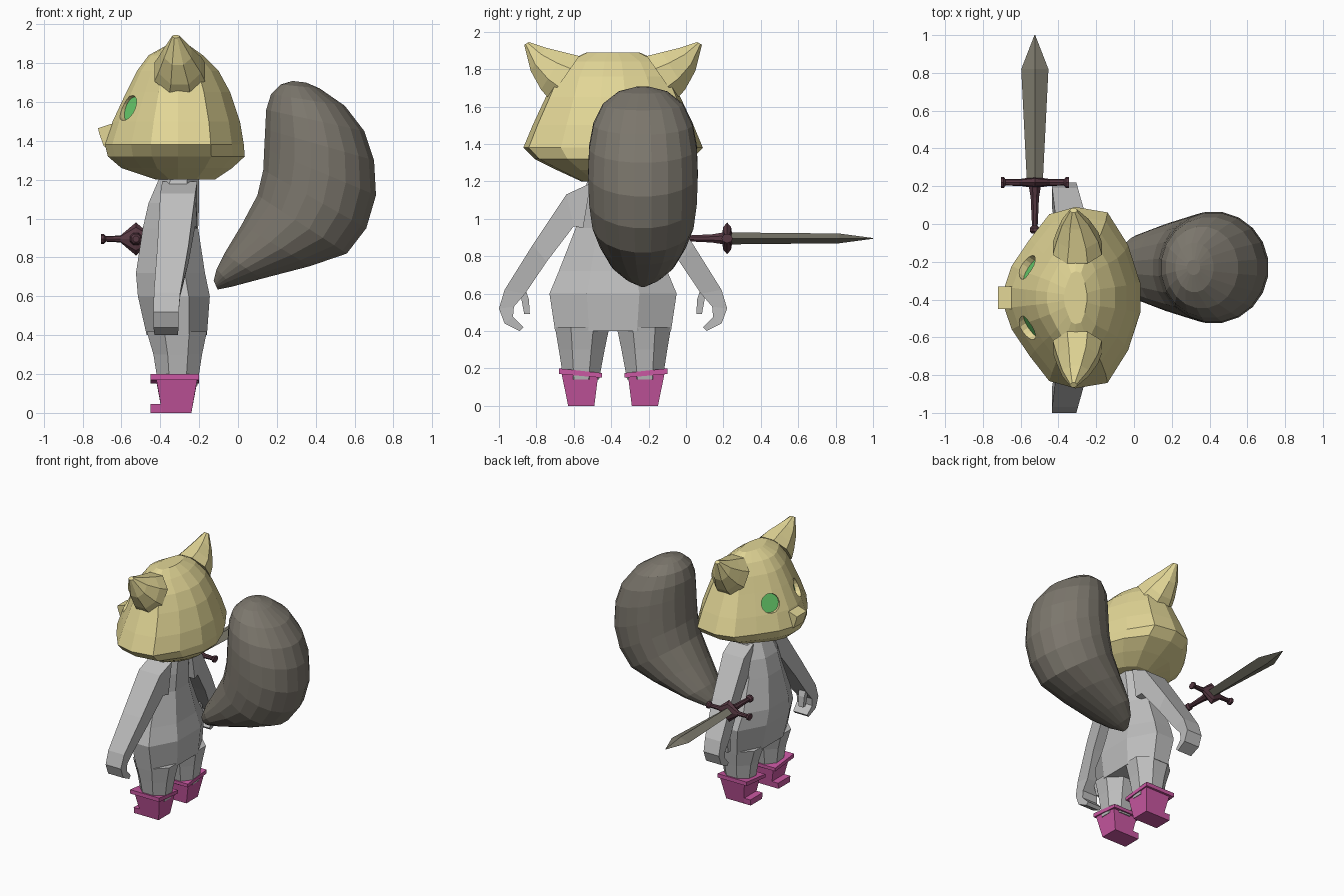
import bpy, bmesh, math
from mathutils import Vector

if "Cube" in bpy.data.objects:
    bpy.data.objects.remove(bpy.data.objects["Cube"])

MID = -0.39  # y of the character's symmetry plane (it faces -x)


def material(name, r, g, b):
    m = bpy.data.materials.new(name)
    col = [((c / 255 + 0.055) / 1.055) ** 2.4 for c in (r, g, b)] + [1]
    m.diffuse_color = col
    m.use_nodes = True
    m.node_tree.nodes["Principled BSDF"].inputs["Base Color"].default_value = col
    return m


TAN = material("tan_fur", 226, 214, 150)
GREY = material("light_grey_fur", 190, 190, 190)
BROWN = material("grey_brown_fur", 124, 119, 109)
STEEL = material("dull_steel", 124, 121, 108)
PINK = material("pink_leather", 202, 88, 162)
MAROON = material("dark_maroon", 86, 56, 66)
GREEN = material("eye_green", 104, 205, 108)


def skin(name, rings, mat):
    """Join rings of points into a closed flat-shaded object."""
    bm = bmesh.new()
    loops = [[bm.verts.new(p) for p in ring] for ring in rings]
    n = len(loops[0])
    for lo, hi in zip(loops, loops[1:]):
        for i in range(n):
            j = (i + 1) % n
            bm.faces.new((lo[i], lo[j], hi[j], hi[i]))
    bm.faces.new(loops[0][::-1])
    bm.faces.new(loops[-1])
    bmesh.ops.recalc_face_normals(bm, faces=bm.faces)
    me = bpy.data.meshes.new(name)
    bm.to_mesh(me)
    bm.free()
    me.materials.append(mat)
    ob = bpy.data.objects.new(name, me)
    bpy.context.collection.objects.link(ob)
    return ob


def ring(a, b, w, n, point_on=False):
    """Ring of n points between ends a and b, with half-width vector w."""
    a, b, w = Vector(a), Vector(b), Vector(w)
    k, ph = (1, 0) if point_on else (1 / math.cos(math.pi / n), math.pi / n)
    angles = [ph + math.tau * i / n for i in range(n)]
    return [(a + b) / 2 + k * ((b - a) / 2 * math.cos(t) + w * math.sin(t)) for t in angles]


def limb(name, rows, n, mat, side=1):
    """Rows: (offset, z) of both ends, centre x, half-width in x."""
    skin(name, [ring((x, MID + side * a[0], a[1]), (x, MID + side * b[0], b[1]), (w, 0, 0), n)
                for a, b, x, w in rows], mat)


# Head: rounded-diamond outline scaled per level (z, front x, back x, half width)
HALF = [(-1, .12), (-.9, .35), (-.64, .65), (-.37, .92), (0, 1), (.5, .94), (.82, .58), (1, .18)]
OUTLINE = HALF + [(u, -v) for u, v in reversed(HALF)]
levels = [(1.20, -.42, -.12, .17), (1.26, -.60, -.03, .30), (1.32, -.67, .035, .42),
          (1.38, -.685, .03, .48), (1.50, -.645, .01, .43), (1.65, -.575, -.04, .36),
          (1.76, -.52, -.10, .31), (1.84, -.46, -.18, .25), (1.89, -.37, -.25, .14)]
HX = -.31
head = skin("head", [[(HX + (u * (HX - f) if u < 0 else u * (b - HX)), MID + v * h, z)
                      for u, v in OUTLINE] for z, f, b, h in levels], TAN)

# Eye sockets cut into the head, with a coloured disc at the bottom of each
for side, label in ((1, "right"), (-1, "left")):
    normal = Vector((-.8, side * .52, .28)).normalized()
    centre = Vector((-.57, MID + side * .165, 1.57))
    rot = normal.to_track_quat('Z', 'Y').to_euler()
    bpy.ops.mesh.primitive_cylinder_add(vertices=16, radius=.07, depth=.2,
                                        location=centre + normal * .06, rotation=rot)
    cutter = bpy.context.object
    cutter.hide_render = True
    cutter.data.materials.append(TAN)
    mod = head.modifiers.new("socket", 'BOOLEAN')
    mod.operation, mod.solver, mod.object = 'DIFFERENCE', 'EXACT', cutter
    bpy.context.view_layer.objects.active = head
    bpy.ops.object.modifier_apply(modifier=mod.name)
    bpy.data.objects.remove(cutter)
    bpy.ops.mesh.primitive_cylinder_add(vertices=16, radius=.07, depth=.008,
                                        location=centre - normal * .037, rotation=rot)
    eye = bpy.context.object
    eye.name = label + "_eye"
    eye.data.materials.append(GREEN)

# Nose: side profile swept across the face
profile = [(-.60, 1.50), (-.66, 1.485), (-.72, 1.465), (-.715, 1.44), (-.69, 1.37), (-.60, 1.36)]
skin("nose", [[(x, MID + o, z) for x, z in profile] for o in (-.06, .06)], TAN)

# Torso
limb("torso", [((-h, z), (h, z), (f + b) / 2, (b - f) / 2) for z, f, b, h in (
    (.40, -.47, -.16, .31), (.60, -.515, -.145, .34), (.72, -.525, -.17, .29),
    (.95, -.49, -.205, .20), (1.08, -.46, -.20, .18), (1.22, -.40, -.20, .13))], 8, GREY)

# Paired parts
for side, label in ((1, "right_"), (-1, "left_")):
    limb(label + "ear", [((.18, 1.87), (.34, 1.64), -.30, .13), ((.26, 1.89), (.385, 1.69), -.30, .11),
                         ((.36, 1.915), (.44, 1.79), -.31, .07), ((.45, 1.945), (.475, 1.93), -.32, .018)],
         8, TAN, side)
    limb(label + "arm", [((.12, 1.19), (.16, .95), -.30, .09), ((.25, 1.13), (.21, .96), -.31, .09),
                         ((.43, .86), (.355, .77), -.335, .08), ((.58, .62), (.47, .60), -.365, .068),
                         ((.61, .52), (.53, .53), -.37, .065), ((.58, .44), (.535, .475), -.37, .065),
                         ((.50, .40), (.48, .42), -.37, .06)], 4, GREY, side)
    limb(label + "thumb", [((.52, .62), (.47, .63), -.40, .03), ((.49, .57), (.45, .57), -.40, .026),
                           ((.475, .49), (.445, .49), -.40, .02)], 4, GREY, side)
    limb(label + "leg", [((.02, .42), (.31, .42), -.315, .155), ((.045, .30), (.29, .30), -.31, .125),
                         ((.075, .14), (.265, .14), -.31, .10)], 8, GREY, side)
    limb(label + "boot", [((.10, 0), (.24, 0), -.315, .075), ((.08, .16), (.275, .17), -.315, .105)],
         4, PINK, side)
    limb(label + "boot_toe", [((.10, 0), (.24, 0), -.40, .05), ((.095, .045), (.245, .045), -.40, .05)],
         4, PINK, side)
    limb(label + "boot_cuff", [((.06, .15), (.29, .17), -.325, .125), ((.06, .175), (.29, .20), -.325, .125)],
         4, PINK, side)

# Tail: rings between the inner and outer edges of the curl
TAIL_Y = -.23
tail = [((-.125, .68), (-.105, .635), .03), ((-.11, .74), (-.03, .65), .10), ((-.07, .82), (.12, .69), .17),
        ((.02, .97), (.37, .755), .23), ((.10, 1.12), (.56, .82), .27), ((.13, 1.25), (.66, .95), .288),
        ((.135, 1.36), (.71, 1.12), .293), ((.14, 1.46), (.70, 1.30), .288), ((.145, 1.56), (.65, 1.45), .265),
        ((.17, 1.64), (.55, 1.58), .215), ((.22, 1.69), (.42, 1.67), .13), ((.28, 1.708), (.35, 1.70), .04)]
skin("tail", [ring((a[0], TAIL_Y, a[1]), (b[0], TAIL_Y, b[1]), (0, w, 0), 20) for a, b, w in tail], BROWN)

# Sword, pointing along +y
SX, SZ, GY = -.525, .895, .22


def along_y(name, rows, n, mat, point_on):
    skin(name, [ring((SX - r, y, SZ), (SX + r, y, SZ), (0, 0, t), n, point_on) for y, r, t in rows], mat)


along_y("sword_blade", [(GY, .042, .032), (.82, .072, .026), (1.0, .002, .002)], 4, STEEL, True)
along_y("sword_grip", [(-.05, .016, .016), (-.04, .026, .026), (-.02, .026, .026), (-.01, .015, .015),
                       (.14, .022, .022), (GY, .035, .035)], 8, MAROON, False)
guard = [(-.18, .03, .025), (-.165, .03, .025), (-.155, .017, .014), (-.08, .018, .018), (0, .03, .085),
         (.08, .018, .018), (.155, .017, .014), (.165, .03, .025), (.18, .03, .025)]
skin("sword_guard", [ring((SX + o, GY - r, SZ), (SX + o, GY + r, SZ), (0, 0, t), 8, True)
                     for o, r, t in guard], MAROON)
